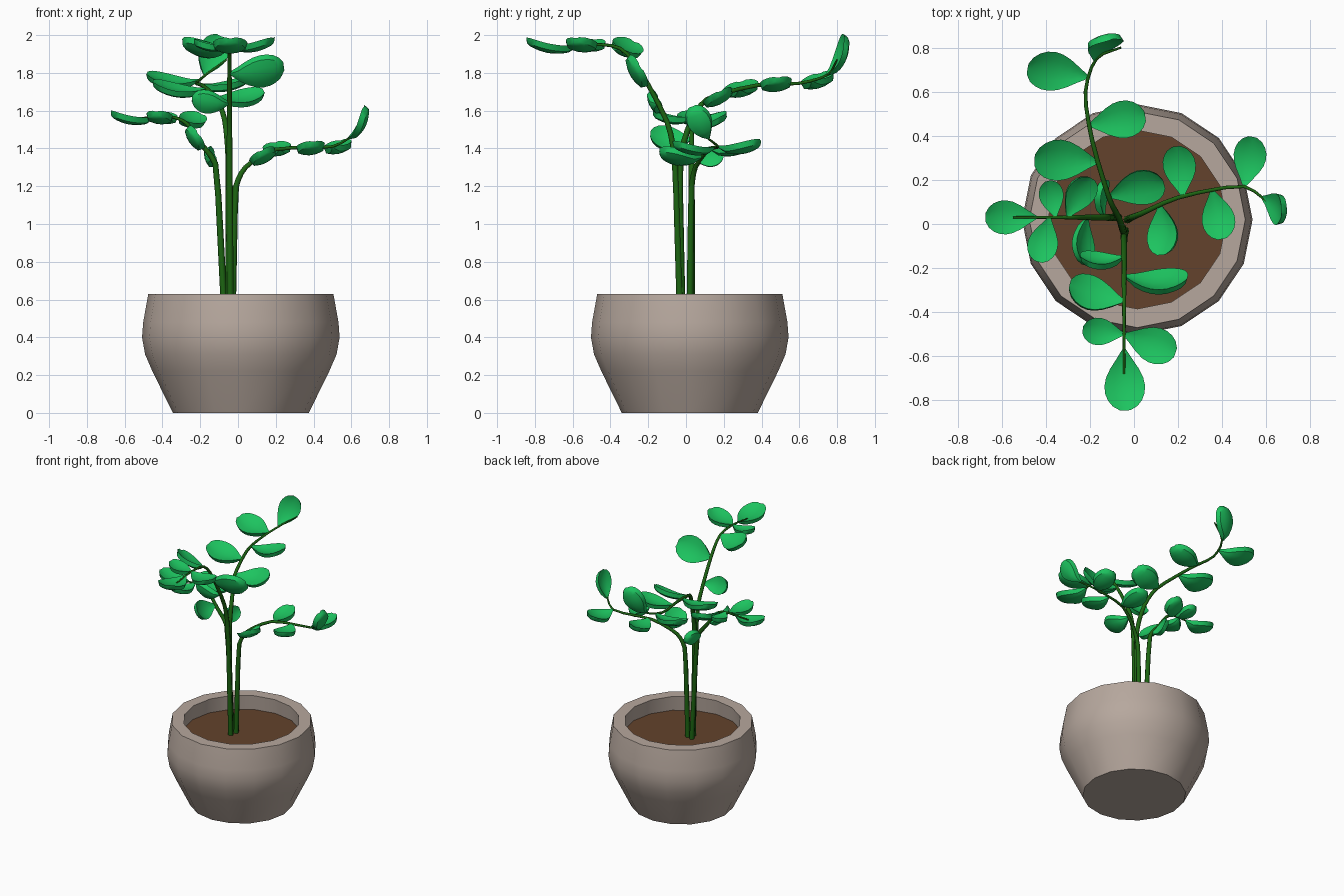
import bpy, bmesh, math
from mathutils import Vector

if "Cube" in bpy.data.objects:
    bpy.data.objects.remove(bpy.data.objects["Cube"])

def material(name, rgb):
    m = bpy.data.materials.new(name)
    m.diffuse_color = (*rgb, 1)
    m.use_nodes = True
    m.node_tree.nodes["Principled BSDF"].inputs["Base Color"].default_value = m.diffuse_color
    return m

CLAY = material("clay", (0.47, 0.39, 0.34))
SOIL = material("soil", (0.125, 0.055, 0.025))
STEM = material("stem_green", (0.012, 0.13, 0.006))
LEAF = material("leaf_green", (0.012, 0.55, 0.115))
UP = Vector((0, 0, 1))

def finish(name, bm, mat, angle=40):
    bmesh.ops.recalc_face_normals(bm, faces=bm.faces)
    me = bpy.data.meshes.new(name)
    bm.to_mesh(me)
    bm.free()
    me.materials.append(mat)
    ob = bpy.data.objects.new(name, me)
    bpy.context.collection.objects.link(ob)
    bpy.ops.object.select_all(action='DESELECT')
    bpy.context.view_layer.objects.active = ob
    ob.select_set(True)
    bpy.ops.object.shade_smooth_by_angle(angle=math.radians(angle))

def ring(bm, centre, a, b, r, sides):
    turn = 2 * math.pi / sides
    return [bm.verts.new(centre + (a * math.cos(i * turn) + b * math.sin(i * turn)) * r)
            for i in range(sides)]

def skin(bm, rings):
    for p, q in zip(rings, rings[1:]):
        for i in range(len(p)):
            j = (i + 1) % len(p)
            bm.faces.new((p[i], p[j], q[j], q[i]))
    bm.faces.new(rings[0])
    bm.faces.new(rings[-1])

# Pot and soil: 16-sided lathes
def lathe(name, profile, mat):
    bm = bmesh.new()
    skin(bm, [ring(bm, Vector((0.015, 0.02, z)), Vector((1, 0, 0)), Vector((0, 1, 0)), r, 16)
              for r, z in profile])
    finish(name, bm, mat)

lathe("pot", [(.36, 0), (.468, .22), (.507, .31), (.523, .4), (.517, .48),
              (.49, .63), (.405, .63), (.42, .45)], CLAY)
lathe("soil", [(.41, .48), (.415, .52)], SOIL)

# Rounded stem path, sampled at a fractional point index
def along(path, s):
    n = len(path) - 1
    s = max(0, min(s, n - .001))
    i = int(s)
    t = s - i

    def slope(k):
        a = path[k] - path[max(k - 1, 0)]
        b = path[min(k + 1, n)] - path[k]
        if k in (0, n):
            return a + b
        return (a.normalized() + b.normalized()) / 2 * min(a.length, b.length)

    return (path[i] * (2 * t**3 - 3 * t**2 + 1) + slope(i) * (t**3 - 2 * t**2 + t)
            + path[i + 1] * (3 * t**2 - 2 * t**3) + slope(i + 1) * (t**3 - t**2))

def tangent(path, s, step=.5):
    return (along(path, s + step) - along(path, s - step)).normalized()

# Stem: tapering eight-sided tube
def stem(name, path):
    bm = bmesh.new()
    count = 3 * (len(path) - 1)
    side = Vector((1, 0, 0)) if abs(path[-1].y) > .3 else Vector((0, 1, 0))
    loops = []
    for k in range(count + 1):               # carry the side direction along to avoid twisting
        t = tangent(path, k / 3, .1)
        side = (side - t * side.dot(t)).normalized()
        loops.append(ring(bm, along(path, k / 3), side, t.cross(side), .018 - .013 * k / count, 8))
    skin(bm, loops)
    finish(name, bm, STEM, 50)

# Leaf: thick cupped spoon blade
def half_width(t):
    if t < .62:
        return .08 + .92 * math.sin(math.pi / 2 * t / .62) ** 1.15
    return math.sqrt(1 - .93 * ((t - .62) / .38) ** 2)

def leaf(name, base, d, length, up):
    side = up.cross(d).normalized()
    n = d.cross(side)
    bm = bmesh.new()
    skins = []
    for low in (0, 1):                       # upper skin, then slightly smaller lower skin
        grid = []
        for k in range(9):
            t = 1 - (1 - k / 8) ** 1.3
            w = half_width(t)
            h = w * .33 * length * (1 - .12 * low)
            row = []
            for u in (-1, -.5, 0, .5, 1):
                z = .22 * h * u * u + .12 * length * ((2 * t - 1) ** 2 - 1)
                z -= low * .03 * (.4 + .6 * min(1, 2.5 * w))
                x = length * (.5 + (t - .5) * (1 - .05 * low))
                row.append(bm.verts.new(base + d * x + side * u * h + n * z))
            grid.append(row)
        for a, b in zip(grid, grid[1:]):
            for i in range(4):
                bm.faces.new((a[i], a[i + 1], b[i + 1], b[i]))
        skins.append(grid[0] + [r[-1] for r in grid[1:-1]] + grid[-1][::-1]
                     + [r[0] for r in grid[-2:0:-1]])
    a, b = skins
    for i in range(len(a)):
        j = (i + 1) % len(a)
        bm.faces.new((a[i], a[j], b[j], b[i]))
    finish(name, bm, LEAF)

# Branch: a stem with leaves given by position on the stem, azimuth and length
def branch(name, points, leaves, tip):
    path = [Vector(p) for p in points]
    stem(name + "_stem", path)
    for i, (s, azimuth, length) in enumerate(leaves + [tip[:3]]):
        last = i == len(leaves)
        rise, facing = tip[3:] if last else (.12, None)
        az = math.radians(azimuth)
        d = Vector((math.cos(az), math.sin(az), rise)).normalized()
        t = tangent(path, s)
        up = Vector(facing) if facing else UP - t * t.z
        leaf(f"{name}_leaf_{i + 1}", along(path, s) + UP * .004, d, length, up)

branch("left", [(-.07, .03, .5), (-.12, .03, 1.32), (-.2, .03, 1.43), (-.27, .03, 1.53),
                (-.34, .03, 1.565), (-.55, .03, 1.56)],
       [(1.2, 87, .17), (2.15, -90, .22), (3.5, 58, .21), (4.14, 101, .17), (4.3, -104, .21)],
       (4.55, 180, .235, .12, UP))
branch("right", [(-.03, .02, .5), (-.01, .03, 1.2), (.04, .05, 1.3), (.2, .12, 1.395),
                 (.5, .17, 1.41), (.63, .08, 1.48)],
       [(2.56, -88, .23), (3.1, 97, .23), (3.5, -78, .23), (4, 80, .23)],
       (4.6, -45, .21, 1.35, (-.85, 0, .4)))
branch("back", [(-.05, -.02, .5), (-.05, -.03, 1.35), (-.07, .03, 1.55), (-.11, .11, 1.66),
                (-.19, .38, 1.735), (-.22, .6, 1.745), (-.17, .75, 1.79), (-.06, .8, 1.87)],
       [(3.1, 13, .26), (3.65, 178, .29), (4.3, 9, .26), (5.4, 172, .28)],
       (5.9, 50, .245, 1.6, (.3, -.85, .4)))
branch("front", [(-.04, -.03, .5), (-.045, -.06, 1.35), (-.045, -.1, 1.54), (-.045, -.25, 1.82),
                 (-.045, -.35, 1.93), (-.045, -.5, 1.95), (-.045, -.68, 1.93)],
       [(2.35, 180, .2), (2.85, -2, .29), (4, 163, .26), (5, 174, .19), (5, -20, .25)],
       (5.4, -89, .28, .12, UP))
